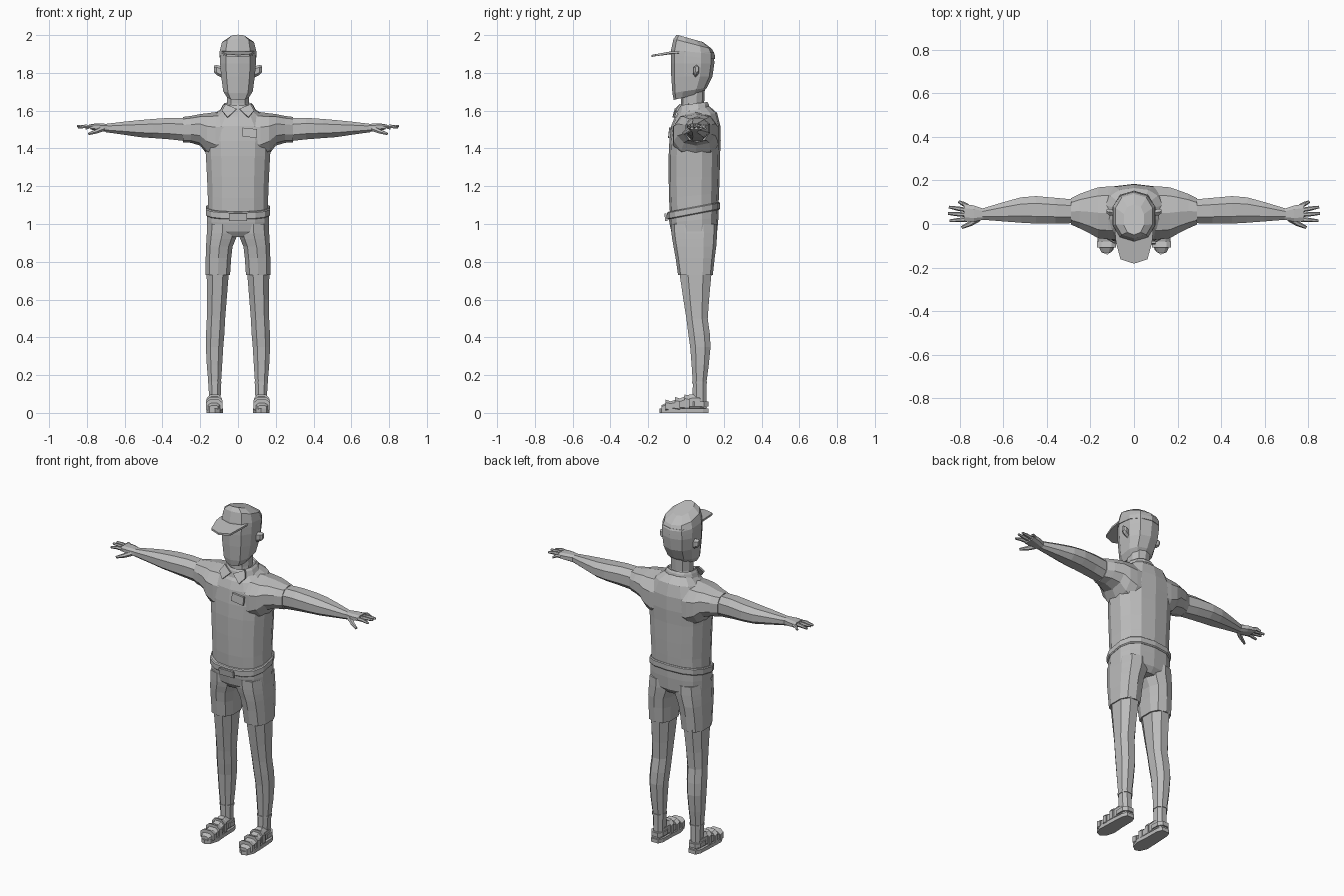
import bpy, bmesh, math
from mathutils import Vector

GREY = bpy.data.materials.new("plain grey")
GREY.diffuse_color = (0.5, 0.5, 0.5, 1)


def ring(axis, t, a, b, n=10, p=0.8, tilt=0.0):
    """Rounded outline at t on the axis, spanning ranges a and b; tilt slants z by y."""
    pts = []
    for i in range(n):
        k = 2 * math.pi * (i + 0.5) / n
        c, s = math.cos(k), math.sin(k)
        m = max(abs(math.cos(2 * math.pi * (j + 0.5) / n)) for j in range(n))
        q = max(abs(math.sin(2 * math.pi * (j + 0.5) / n)) for j in range(n))
        u = math.copysign(abs(c / m) ** p, c) * (a[1] - a[0]) / 2 + (a[0] + a[1]) / 2
        v = math.copysign(abs(s / q) ** p, s) * (b[1] - b[0]) / 2 + (b[0] + b[1]) / 2
        pts.append({'z': (u, v, t + tilt * (v - 0.04)), 'x': (t, u, v), 'y': (u, t, v)}[axis])
    return pts


def loft(name, rings, side=1):
    """Closed skin over a list of outlines, mirrored in x when side is -1."""
    bm = bmesh.new()
    rows = [[bm.verts.new((x * side, y, z)) for x, y, z in r] for r in rings]
    n = len(rows[0])
    for r0, r1 in zip(rows, rows[1:]):
        for i in range(n):
            j = (i + 1) % n
            bm.faces.new((r0[i], r0[j], r1[j], r1[i]))
    bm.faces.new(rows[0])
    bm.faces.new(rows[-1])
    bmesh.ops.recalc_face_normals(bm, faces=bm.faces)
    me = bpy.data.meshes.new(name)
    bm.to_mesh(me)
    bm.free()
    me.materials.append(GREY)
    ob = bpy.data.objects.new(name, me)
    bpy.context.collection.objects.link(ob)
    return ob


def rod(name, path, radii, side=1, n=6):
    """Tapered rod through the points of a path."""
    rings = []
    d = (Vector(path[-1]) - Vector(path[0])).normalized()
    u = d.cross(Vector((0, 0, 1))).normalized()
    v = u.cross(d)
    for c, r in zip(path, radii):
        rings.append([Vector(c) + r * (math.cos(k) * u + math.sin(k) * v)
                      for k in (2 * math.pi * i / n for i in range(n))])
    return loft(name, rings, side)


def slab(name, outline, offset, side=1):
    """Flat outline thickened along an offset."""
    o = Vector(offset)
    return loft(name, [outline, [Vector(q) + o for q in outline]], side)


def join(base, *others):
    """Merge overlapping solids into one skin."""
    for other in others:
        mod = base.modifiers.new("merge", 'BOOLEAN')
        mod.operation, mod.solver, mod.object = 'UNION', 'EXACT', other
        bpy.context.view_layer.objects.active = base
        bpy.ops.object.modifier_apply(modifier=mod.name)
        bpy.data.objects.remove(other)


# Shirt: trunk merged with a yoke running sleeve to sleeve
shirt = loft("shirt", [ring('z', z, (-w, w), (f, b), 14, 0.8, t) for z, w, f, b, t in (
    (1.075, .160, -.085, .172, .17), (1.15, .160, -.090, .175, .1), (1.25, .164, -.092, .178, 0),
    (1.36, .170, -.092, .180, 0), (1.44, .175, -.088, .184, 0), (1.52, .165, -.078, .182, 0),
    (1.575, .13, -.060, .165, .1), (1.61, .082, -.032, .125, .15))])
half = [(.29, -.002, .118, 1.432, 1.567), (.25, -.02, .138, 1.43, 1.572),
        (.20, -.045, .156, 1.415, 1.582), (.165, -.065, .168, 1.37, 1.586), (.12, -.07, .172, 1.34, 1.592)]
yoke = loft("yoke", [ring('x', s * x, (f, b), (lo, hi), 10, 0.85)
                     for s, row in ((1, half), (-1, half[::-1])) for x, f, b, lo, hi in row])
join(shirt, yoke)

# Shorts: hips merged with two short legs
shorts = loft("shorts", [ring('z', z, (-w, w), (f, b), 14, 0.75, t) for z, w, f, b, t in (
    (.93, .13, -.055, .14, 0), (.96, .164, -.078, .165, 0), (1.02, .165, -.088, .172, .1),
    (1.07, .163, -.092, .174, .19))])
thighs = [loft("short_leg", [ring('z', z, (i, o), (f, b), 10, 0.75) for z, i, o, f, b in (
    (.73, .042, .172, -.042, .142), (.82, .036, .171, -.055, .152), (.88, .029, .169, -.066, .16),
    (.92, .012, .167, -.073, .163), (.95, .002, .165, -.077, .165), (1.0, .002, .16, -.08, .165))], s)
    for s in (-1, 1)]
join(shorts, *thighs)

# Belt and buckle
loft("belt", [ring('z', z, (-w, w), (.04 - d, .04 + d), 14, 0.75, .19) for z, w, d in (
    (1.05, .165, .135), (1.055, .170, .14), (1.085, .170, .14), (1.09, .165, .135))])
slab("buckle", [(-.047, -.098, 1.017), (.047, -.098, 1.017), (.047, -.103, 1.055), (-.047, -.103, 1.055)],
     (0, -.012, 0))

# Chest badge
slab("badge", [(.02, -.083, 1.465), (.098, -.083, 1.455), (.10, -.078, 1.502), (.024, -.078, 1.51)],
     (0, -.011, 0))

# Neck and collar with two front points
loft("neck", [ring('z', z, (-w, w), (f, b), 10, .9) for z, w, f, b in (
    (1.58, .066, -.028, .11), (1.64, .058, -.026, .096), (1.72, .058, -.03, .1))])
loft("collar", [ring('z', z, (-w, w), (.04 - d, .04 + d), 12, .9, .12) for z, w, d in (
    (1.59, .098, .088), (1.625, .082, .08), (1.637, .072, .073), (1.63, .066, .067))])
for s in (-1, 1):
    slab("collar_point", [(.008, -.05, 1.607), (.055, -.062, 1.562), (.085, -.045, 1.598), (.066, -.022, 1.632)],
         (0, -.01, .003), s)

# Head, cap and brim
loft("head", [ring('z', z, (-w, w), (f, b), 10, .8, t) for z, w, f, b, t in (
    (1.682, .056, -.065, .085, .24), (1.71, .078, -.072, .11, .15), (1.78, .089, -.078, .14, 0),
    (1.85, .095, -.08, .15, 0), (1.91, .094, -.078, .148, 0))])
loft("cap", [ring('z', z, (-w, w), (f, b), 10, .85, t) for z, w, f, b, t in (
    (1.885, .098, -.081, .153, -.1), (1.91, .097, -.079, .152, -.1), (1.952, .085, -.066, .138, -.26),
    (1.977, .046, -.05, .09, -.28))])
slab("cap_brim", [(-.088, -.03, 1.905), (-.083, -.085, 1.902), (-.062, -.162, 1.888), (0, -.182, 1.884),
                  (.062, -.162, 1.888), (.083, -.085, 1.902), (.088, -.03, 1.905)], (0, 0, .011))

for s in (-1, 1):
    # Ear
    loft("ear", [ring('x', x, (f, b), (lo, hi), 6, .9) for x, f, b, lo, hi in (
        (.085, .038, .062, 1.775, 1.835), (.115, .04, .07, 1.79, 1.842), (.126, .05, .066, 1.802, 1.838))], s)

    # Forearm and palm
    loft("arm", [ring('x', x, (f, b), (lo, hi), 8, .85) for x, f, b, lo, hi in (
        (.27, .004, .112, 1.438, 1.56), (.36, .002, .12, 1.448, 1.562), (.45, .002, .128, 1.455, 1.556),
        (.52, .006, .122, 1.46, 1.55), (.60, .012, .1, 1.472, 1.542), (.70, .02, .07, 1.486, 1.53))], s)
    loft("palm", [ring('x', x, (f, b), (lo, hi), 8, .7) for x, f, b, lo, hi in (
        (.69, .02, .07, 1.487, 1.53), (.735, .01, .085, 1.493, 1.532), (.78, .012, .092, 1.5, 1.53))], s)

    # Fingers and thumb
    for y0, x1, y1, z1 in ((.083, .805, .103, 1.505), (.063, .85, .078, 1.515),
                           (.042, .853, .048, 1.518), (.021, .846, .015, 1.51)):
        rod("finger", [(.765, y0, 1.515), ((.765 + x1) / 2, (y0 + y1) / 2, 1.517), (x1, y1, z1)],
            (.0105, .01, .006), s)
    rod("thumb", [(.715, .025, 1.505), (.75, .002, 1.49), (.79, -.016, 1.477)], (.015, .012, .007), s)

    # Lower leg
    loft("leg", [ring('z', z, (i, o), (f, b), 8, .85) for z, i, o, f, b in (
        (.06, .092, .152, .035, .108), (.16, .09, .157, .036, .108), (.25, .084, .165, .03, .12),
        (.35, .078, .17, .022, .13), (.42, .072, .169, .012, .126), (.50, .068, .165, .002, .115),
        (.60, .06, .164, -.014, .122), (.75, .048, .166, -.036, .136))], s)
    loft("sock_cuff", [ring('z', z, (.087, .16), (.033, .112), 8, .85) for z in (.155, .165)], s)

    # Foot, sole and sandal straps
    loft("foot", [ring('y', y, (i, o), (.012, h), 8, .75) for y, i, o, h in (
        (.11, .1, .145, .06), (.07, .09, .155, .1), (.02, .09, .157, .098), (-.04, .087, .163, .073),
        (-.1, .09, .163, .056), (-.13, .105, .15, .04))], s)
    slab("sole", [(.1, .12, 0), (.087, .09, 0), (.085, 0, 0), (.08, -.07, 0), (.095, -.12, 0), (.122, -.14, 0),
                  (.15, -.13, 0), (.168, -.09, 0), (.165, 0, 0), (.16, .09, 0), (.147, .12, 0)], (0, 0, .022), s)
    for y, i, o, h in ((-.095, .082, .17, .066), (-.045, .081, .17, .08), (.005, .084, .166, .094)):
        loft("strap", [ring('y', y + d, (i, o), (.005, h - d * .3), 8, .7) for d in (-.014, .014)], s)
    loft("heel_strap", [ring('z', z, (.085, .162), (.02, .12), 8, .8) for z in (.035, .06)], s)
